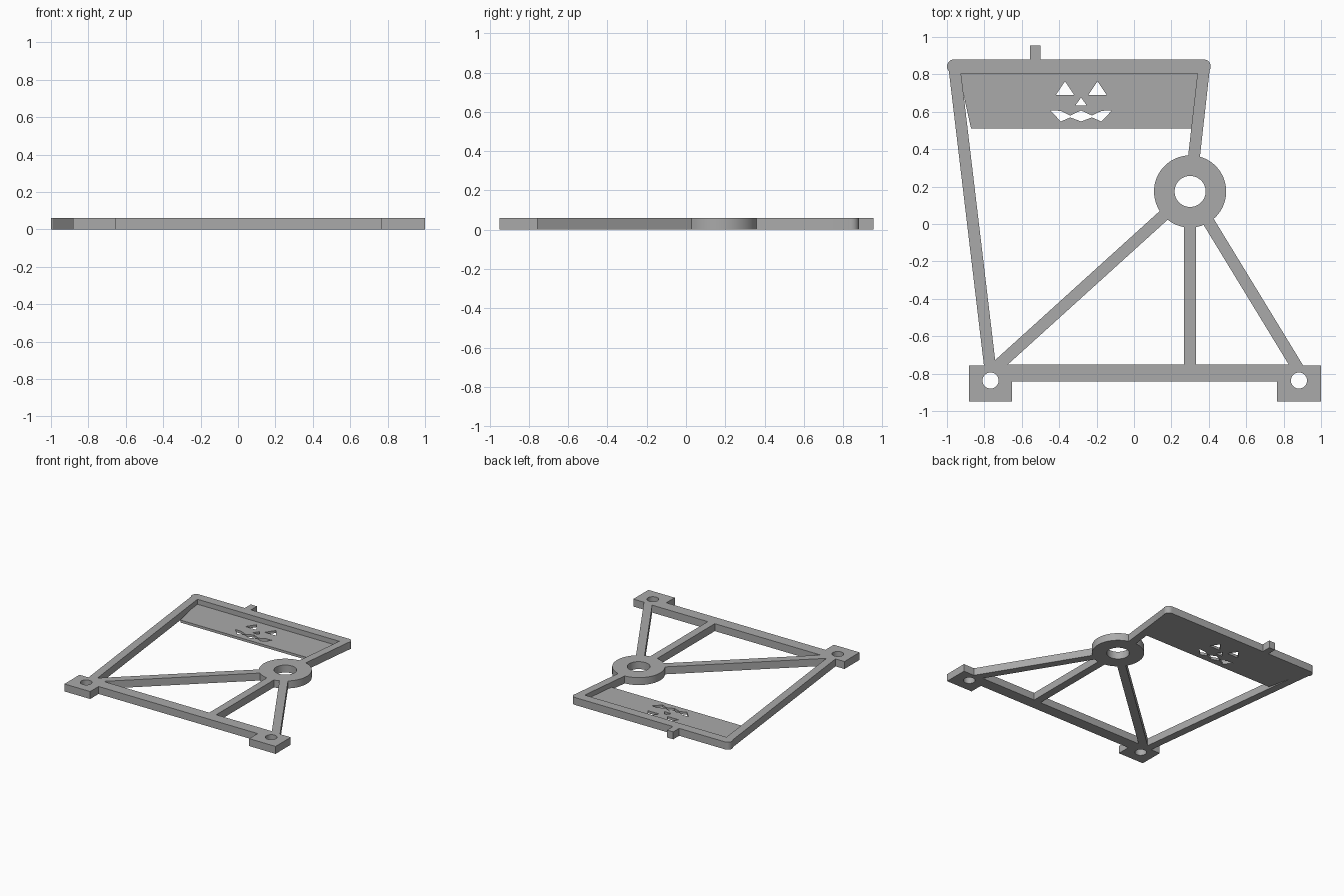
import bpy, bmesh, math
from mathutils import Vector

cube = bpy.data.objects.get("Cube")
if cube:
    bpy.data.objects.remove(cube, do_unlink=True)

HEIGHT, PANEL, STRUT = 0.06, 0.02, 0.063
HUB = (0.30, 0.174)
FEET = ((-0.767, -0.837), (0.882, -0.837))

grey = bpy.data.materials.new("plain_grey")
grey.use_nodes = True
grey.diffuse_color = (0.4, 0.4, 0.4, 1)
grey.node_tree.nodes["Principled BSDF"].inputs["Base Color"].default_value = (0.4, 0.4, 0.4, 1)


def prism(name, points, z0=0.0, z1=HEIGHT):
    """Extrude a flat outline upwards into a solid."""
    bm = bmesh.new()
    face = bm.faces.new([bm.verts.new((x, y, z0)) for x, y in points])
    top = bmesh.ops.extrude_face_region(bm, geom=[face])["geom"]
    verts = [v for v in top if isinstance(v, bmesh.types.BMVert)]
    bmesh.ops.translate(bm, verts=verts, vec=(0, 0, z1 - z0))
    bmesh.ops.recalc_face_normals(bm, faces=bm.faces)
    mesh = bpy.data.meshes.new(name)
    bm.to_mesh(mesh)
    bm.free()
    mesh.materials.append(grey)
    obj = bpy.data.objects.new(name, mesh)
    bpy.context.collection.objects.link(obj)
    return obj


def arc(c, r, start=0, end=360, n=64):
    angles = [math.radians(start + (end - start) * i / n) for i in range(n + 1)]
    pts = [(c[0] + r * math.cos(a), c[1] + r * math.sin(a)) for a in angles]
    return pts[:-1] if end - start == 360 else pts


def box(name, x0, x1, y0, y1):
    return prism(name, [(x0, y0), (x1, y0), (x1, y1), (x0, y1)])


def strut(name, a, b):
    a, b = Vector(a), Vector(b)
    side = (b - a).orthogonal().normalized() * STRUT / 2
    return prism(name, [a + side, b + side, b - side, a - side])


def hole(name, points):
    return prism(name, points, -0.1, 0.2)


# Top rail with rounded ends
rail_r = 0.0375
rail_y = 0.8425
frame = prism("bracket_frame", arc((0.41 - rail_r, rail_y), rail_r, -90, 90, 16)
              + arc((-1 + rail_r, rail_y), rail_r, 90, 270, 16))

# Solid parts of the frame
solids = [
    box("peg", -0.555, -0.50, 0.86, 0.955),
    prism("face_panel", [(-0.871, 0.51), (0.32, 0.51), (0.36, 0.82), (-0.94, 0.82)], 0, PANEL),
    strut("left_beam", (-0.961, rail_y), (-0.763, -0.82)),
    strut("right_beam", (0.375, rail_y), HUB),
    prism("hub", arc(HUB, 0.193)),
    strut("long_brace", HUB, (-0.77, -0.795)),
    strut("upright_brace", HUB, (0.30, -0.80)),
    strut("short_brace", HUB, (0.90, -0.81)),
    box("bottom_rail", -0.75, 0.88, -0.843, -0.75),
    box("left_foot", -0.882, -0.652, -0.95, -0.757),
    box("right_foot", 0.765, 1.0, -0.95, -0.757),
]

# Holes for the hub, the feet and the carved face
cutters = [hole("hub_hole", arc(HUB, 0.083))]
cutters += [hole("foot_hole", arc(c, 0.043, n=40)) for c in FEET]
for x, y, w, h in ((-0.369, 0.69, 0.049, 0.073), (-0.195, 0.69, 0.049, 0.073),
                   (-0.283, 0.633, 0.031, 0.043)):
    cutters.append(hole("eye_or_nose_hole", [(x - w, y), (x + w, y), (x, y + h)]))
mid = -0.283
half = [(0, 0.607), (0.058, 0.58), (0.11, 0.605), (0.165, 0.607),
        (0.108, 0.548), (0.058, 0.57), (0, 0.548)]
cutters.append(hole("mouth_hole", [(mid + x, y) for x, y in half]
                    + [(mid - x, y) for x, y in half[-2:0:-1]]))

# Join the solids, then drill the holes
for parts, operation in ((solids, "UNION"), (cutters, "DIFFERENCE")):
    for part in parts:
        part.hide_render = True
        mod = frame.modifiers.new(part.name, "BOOLEAN")
        mod.operation, mod.solver, mod.object = operation, "EXACT", part
depsgraph = bpy.context.evaluated_depsgraph_get()
joined = bpy.data.meshes.new_from_object(frame.evaluated_get(depsgraph))
frame.modifiers.clear()
frame.data = joined
for part in solids + cutters:
    bpy.data.objects.remove(part, do_unlink=True)

bpy.ops.object.select_all(action="DESELECT")
frame.select_set(True)
bpy.context.view_layer.objects.active = frame
bpy.ops.object.shade_smooth_by_angle(angle=math.radians(30))
